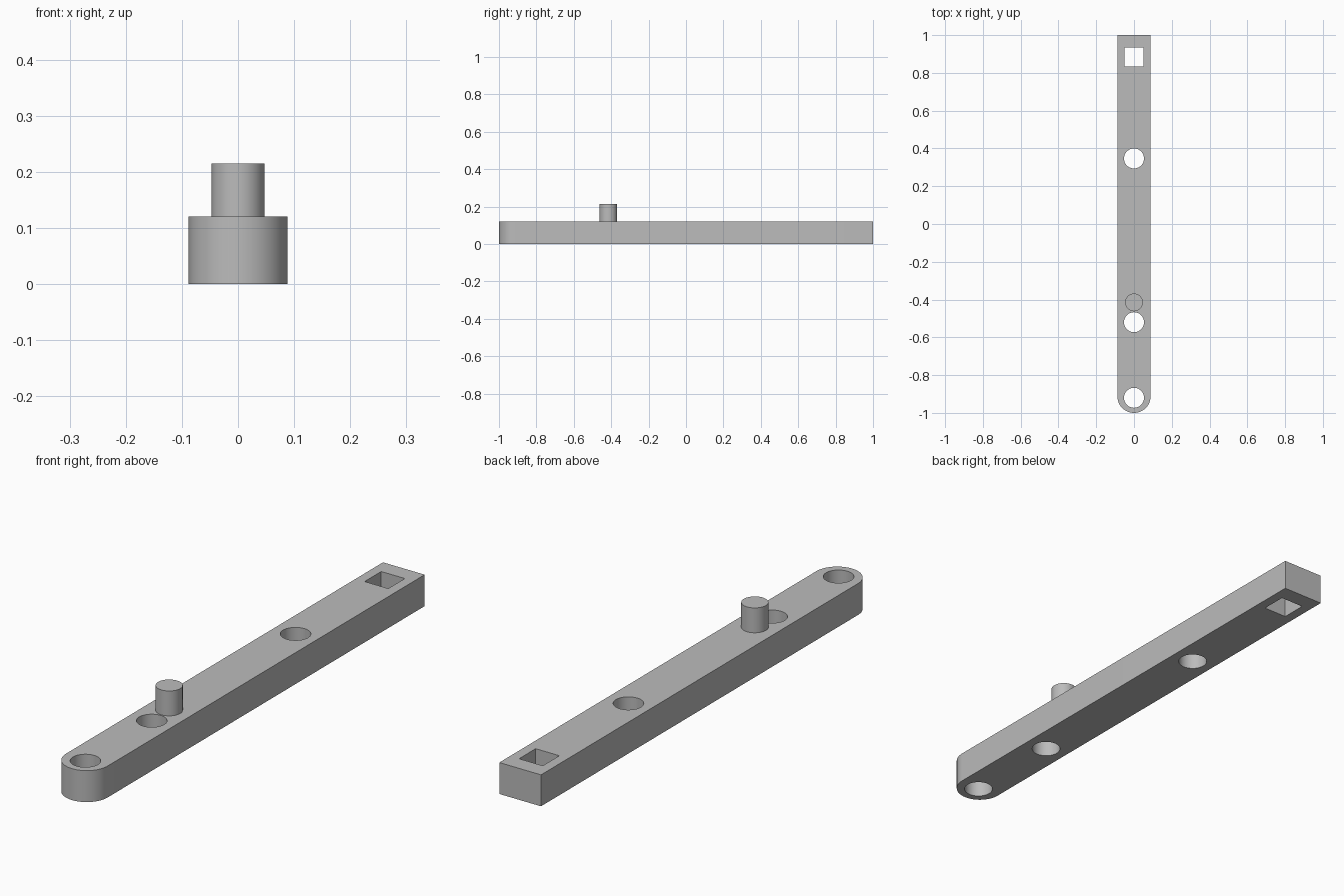
import bpy
from math import pi, cos, sin, radians

cube = bpy.data.objects.get("Cube")
if cube:
    bpy.data.objects.remove(cube, do_unlink=True)

HALF_W, HEIGHT = 0.088, 0.12
PEG_TOP = 0.215
PEG_R, HOLE_R = 0.047, 0.053

grey = bpy.data.materials.new("plain grey")
grey.use_nodes = True
colour = (0.5, 0.5, 0.5, 1)
grey.diffuse_color = colour
grey.node_tree.nodes["Principled BSDF"].inputs["Base Color"].default_value = colour


def arc(y, r, start, end, n):
    """Points on an arc centred on the bar's midline."""
    return [(r * cos(start + (end - start) * i / n),
             y + r * sin(start + (end - start) * i / n)) for i in range(n + 1)]


def circle(y, r):
    return arc(y, r, 0, 2 * pi, 48)[:-1]


def square(y, h):
    return [(h, y - h), (h, y + h), (-h, y + h), (-h, y - h)]


def plate(name, outlines, bottom, top):
    """Extrude nested outlines into a solid; inner outlines become holes."""
    curve = bpy.data.curves.new(name, "CURVE")
    curve.dimensions = "2D"
    curve.fill_mode = "BOTH"
    curve.extrude = (top - bottom) / 2
    for points in outlines:
        spline = curve.splines.new("POLY")
        spline.points.add(len(points) - 1)
        for p, (x, y) in zip(spline.points, points):
            p.co = (x, y, 0, 1)
        spline.use_cyclic_u = True
    obj = bpy.data.objects.new(name, curve)
    bpy.context.collection.objects.link(obj)
    obj.location.z = (bottom + top) / 2
    bpy.ops.object.select_all(action="DESELECT")
    obj.select_set(True)
    bpy.context.view_layer.objects.active = obj
    bpy.ops.object.convert(target="MESH")
    obj = bpy.context.object
    obj.data.materials.clear()
    obj.data.materials.append(grey)
    bpy.ops.object.shade_smooth_by_angle(angle=radians(30))
    return obj


# Bar: rounded front end, square back end, three round holes and a square one
outline = [(HALF_W, 1), (-HALF_W, 1)] + arc(HALF_W - 1, HALF_W, pi, 2 * pi, 32)
holes = [circle(y, HOLE_R) for y in (-0.92, -0.52, 0.347)]
plate("lever_bar", [outline, *holes, square(0.885, 0.05)], 0, HEIGHT)

# Peg standing on the bar beside the second hole
plate("peg", [circle(-0.415, PEG_R)], HEIGHT, PEG_TOP)
